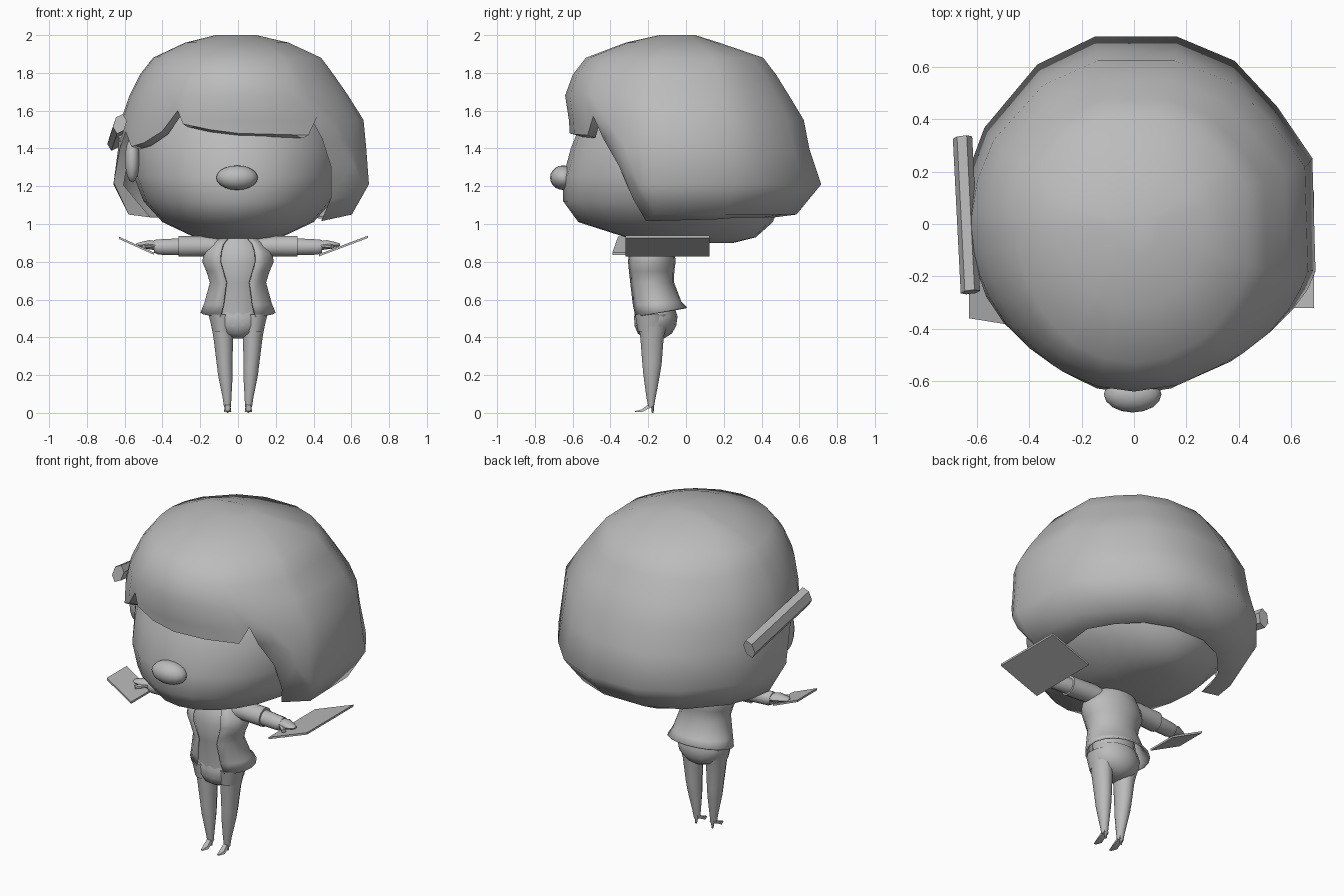
import bpy, bmesh, math
from mathutils import Matrix, Vector

if "Cube" in bpy.data.objects:
    bpy.data.objects.remove(bpy.data.objects["Cube"])

grey = bpy.data.materials.new("plain_grey")
grey.diffuse_color = (0.5, 0.5, 0.5, 1)
grey.use_nodes = True
grey.node_tree.nodes["Principled BSDF"].inputs["Base Color"].default_value = grey.diffuse_color


def finish(name, bm, angle=40):
    bmesh.ops.remove_doubles(bm, verts=bm.verts, dist=0.0005)
    bmesh.ops.recalc_face_normals(bm, faces=bm.faces)
    me = bpy.data.meshes.new(name)
    bm.to_mesh(me)
    bm.free()
    ob = bpy.data.objects.new(name, me)
    bpy.context.collection.objects.link(ob)
    me.materials.append(grey)
    bpy.ops.object.select_all(action='DESELECT')
    ob.select_set(True)
    bpy.context.view_layer.objects.active = ob
    bpy.ops.object.shade_smooth_by_angle(angle=math.radians(angle))
    return ob


def skin(bm, rows, closed=True, caps=(0, -1)):
    """Bridge rows of points with quads and cap the chosen rows."""
    vs = [[bm.verts.new(p) for p in r] for r in rows]
    n = len(vs[0])
    for a, b in zip(vs, vs[1:]):
        for i in range(n if closed else n - 1):
            j = (i + 1) % n
            bm.faces.new((a[i], a[j], b[j], b[i]))
    for c in caps:
        bm.faces.new(vs[c])


def loft(name, rings, n=12, angle=40, along_x=0):
    """Rings of (x, y, z, rx, ry); along_x = +-1 lays the stack sideways."""
    bm = bmesh.new()
    rows = []
    for x, y, z, rx, ry in rings:
        row = []
        for i in range(n):
            a = 2 * math.pi * (i + .5) / n
            c, s = rx * math.cos(a), ry * math.sin(a)
            row.append((along_x * x, y + s, z + c) if along_x else (x + c, y + s, z))
        rows.append(row)
    skin(bm, rows)
    return finish(name, bm, angle)


def ball(name, pos, size, u=16, v=10):
    bm = bmesh.new()
    m = Matrix.Translation(pos) @ Matrix.Diagonal((*size, 1))
    bmesh.ops.create_uvsphere(bm, u_segments=u, v_segments=v, radius=1, matrix=m)
    return finish(name, bm, 60)


def lobed(a, xr, xl, yf, yb):
    c, s = math.cos(a), math.sin(a)
    return c * (xr if c > 0 else xl), s * (yb if s > 0 else yf)


# Head
head_levels = [(.90, .13, .05, .25), (.93, .23, .32, .37), (1.01, .40, .57, .46),
               (1.12, .50, .65, .50), (1.25, .55, .65, .52), (1.40, .55, .61, .52),
               (1.60, .51, .53, .48), (1.75, .38, .38, .36)]
bm = bmesh.new()
skin(bm, [[(*lobed(2 * math.pi * i / 24, x, x, f, b), z) for i in range(24)]
          for z, x, f, b in head_levels])
finish("head", bm, 60)
ball("nose", (-.005, -.65, 1.245), (.11, .07, .065))
ball("ear", (-.56, -.16, 1.34), (.04, .06, .12), 10, 8)

# Hair: columns of (angle, lower edge height) around the head
hair_levels = [(1.05, .63, .58, .57, .60), (1.21, .725, .66, .62, .735),
               (1.40, .71, .635, .61, .67), (1.55, .695, .62, .62, .64),
               (1.68, .61, .575, .64, .56), (1.79, .53, .52, .60, .49),
               (1.88, .46, .45, .53, .42), (1.96, .28, .28, .32, .18),
               (2.0, .10, .12, .14, .05)]
columns = [(-17, 1.03), (-24, 1.15), (-32, 1.32), (-42, 1.47), (-52, 1.57), (-58, 1.47),
           (-74, 1.475), (-90, 1.48), (-104, 1.50), (-118, 1.53), (-122, 1.60),
           (-130, 1.49), (-142, 1.43), (-153, 1.41), (-162, 1.49), (-170, 1.40),
           (-178, 1.22), (-183, 1.05),
           (-195, 1.05), (-210, 1.05), (-236, 1.05), (-257, 1.05), (-283, 1.05),
           (-302, 1.05), (-321, 1.05), (-340, 1.04)]
# Inward turn of the side lock's edge
lock_turn = {-17: .73, -24: .78, -32: .81, -42: .85}


def hair_size(z):
    if z <= hair_levels[0][0]:
        return hair_levels[0][1:]
    for p, q in zip(hair_levels, hair_levels[1:]):
        if z <= q[0] + 1e-6:
            t = (z - p[0]) / (q[0] - p[0])
            return [u + (v - u) * t for u, v in zip(p[1:], q[1:])]


def hair_point(deg, z):
    x, y = lobed(math.radians(deg), *hair_size(z))
    if deg == -321:               # flat facet on the right of the back
        x, y = x * .97, y * .97
    return Vector((x, y, z))


lip = []
for deg, zb in columns:
    p = hair_point(deg, zb)
    s = lock_turn.get(deg, .80 if zb < 1.1 else .92)
    lip.append((p.x * s, p.y * s - (.09 if deg in lock_turn else 0), zb - .015))
rows = [lip] + [[hair_point(d, max(lv[0], zb)) for d, zb in columns] for lv in hair_levels]
bm = bmesh.new()
skin(bm, rows, caps=(-1,))
bmesh.ops.dissolve_degenerate(bm, dist=.0005, edges=bm.edges)
finish("hair", bm, 68)


def bar(name, a, b, w, h, roll=0, sides=4):
    """Prism between two points."""
    a, b = Vector(a), Vector(b)
    d = (b - a).normalized()
    side = d.cross(Vector((0, 0, 1))).normalized()
    up = side.cross(d)
    ring = []
    for i in range(sides):
        t = 2 * math.pi * (i + .5) / sides
        c, s = math.cos(t) * w, math.sin(t) * h
        cr, sr = math.cos(roll), math.sin(roll)
        ring.append(side * (c * cr - s * sr) + up * (c * sr + s * cr))
    bm = bmesh.new()
    skin(bm, [[a + r for r in ring], [b + r for r in ring]])
    return finish(name, bm, 20)


# Hair clip with its prong
bar("hair_clip", (-.655, .33, 1.44), (-.625, -.26, 1.53), .035, .055, .3, 6)
bar("clip_prong", (-.54, -.10, 1.46), (-.64, -.10, 1.48), .03, .03)

# Shirt and neck under the jacket
loft("shirt", [(0, -.17, .46, .13, .10), (0, -.17, .56, .135, .10), (0, -.185, .69, .125, .105),
               (0, -.19, .80, .16, .115), (0, -.18, .88, .14, .10), (0, -.17, .94, .08, .07)], 16)
loft("neck", [(0, -.16, .90, .05, .05), (0, -.14, .98, .05, .05)], 10)

# Open jacket: (height, centre y, half width, half depth, half gap angle, back lift)
jacket = [(.505, -.14, .20, .145, 28, .055), (.57, -.16, .18, .135, 26, .02),
          (.69, -.185, .15, .122, 25, 0), (.75, -.19, .168, .128, 29, 0),
          (.80, -.19, .19, .135, 30, 0), (.85, -.19, .18, .13, 31, 0),
          (.90, -.18, .14, .11, 34, 0), (.93, -.17, .10, .09, 32, 0)]
bm = bmesh.new()
rows = []
for z, cy, rx, ry, gap, lift in jacket:
    row = []
    for i in range(17):
        a = math.radians(-90 + gap + (360 - 2 * gap) * i / 16)
        row.append((rx * math.cos(a), cy + ry * math.sin(a),
                    z + lift * (1 + math.sin(a)) / 2))
    rows.append(row)
skin(bm, rows, closed=False, caps=())
ob = finish("jacket", bm, 40)
mod = ob.modifiers.new("cloth", 'SOLIDIFY')
mod.thickness = .01
mod.offset = -1

# Hips
loft("shorts", [(0, -.165, .395, .03, .05), (0, -.165, .42, .10, .09), (0, -.162, .46, .14, .11),
                (0, -.16, .51, .15, .115), (0, -.16, .56, .135, .10)], 14, 50)

for s, side in ((-1, "left"), (1, "right")):
    # Legs and shorts cuffs
    loft(side + "_leg", [(s * .056, -.185, .03, .019, .015), (s * .058, -.185, .08, .024, .025),
                         (s * .067, -.182, .20, .040, .045), (s * .071, -.18, .26, .043, .053),
                         (s * .078, -.18, .40, .054, .064), (s * .085, -.175, .48, .062, .08)], 12)
    loft(side + "_cuff", [(s * .083, -.188, .43, .053, .068),
                          (s * .092, -.18, .52, .066, .092)], 12)
    # Pointed heeled shoe: a sloping sole and a thin heel
    bm = bmesh.new()
    skin(bm, [[(s * .055 - w, y, z), (s * .055 + w, y, z), (s * .055 + w * .7, y, z + h),
               (s * .055 - w * .7, y, z + h)]
              for y, z, w, h in ((-.27, .004, .007, .005), (-.235, .004, .02, .014),
                                 (-.20, .022, .017, .022), (-.17, .036, .015, .018))])
    finish(side + "_shoe", bm, 40)
    loft(side + "_heel", [(s * .055, -.176, 0, .005, .005),
                          (s * .055, -.178, .04, .012, .008)], 6)
    # Sleeve, forearm and hand
    loft(side + "_sleeve", [(.08, -.18, .87, .05, .06), (.16, -.18, .882, .055, .06),
                            (.315, -.19, .882, .057, .058)], 12, 40, s)
    loft(side + "_forearm", [(.30, -.19, .88, .046, .047), (.42, -.20, .878, .042, .044),
                             (.445, -.20, .882, .035, .037)], 12, 40, s)
    loft(side + "_hand", [(.43, -.20, .885, .025, .032), (.47, -.21, .89, .026, .045),
                          (.52, -.22, .89, .014, .03), (.54, -.22, .89, .006, .015)], 10, 50, s)
    bar(side + "_thumb", (s * .45, -.23, .885), (s * .50, -.275, .88), .014, .012, 0, 6)


def plate(name, x0, z0, x1, z1, y0, y1, skew=0, t=.006):
    """Thin tilted card resting on a hand."""
    bm = bmesh.new()
    skin(bm, [[(x0, y0 + skew, z0 + k), (x1, y0, z1 + k), (x1, y1, z1 + k), (x0, y1 + skew, z0 + k)]
              for k in (-t, t)])
    return finish(name, bm, 20)


plate("right_card", .43, .835, .688, .932, -.32, .125)
plate("left_card", -.63, .927, -.445, .843, -.39, -.20, .03)
